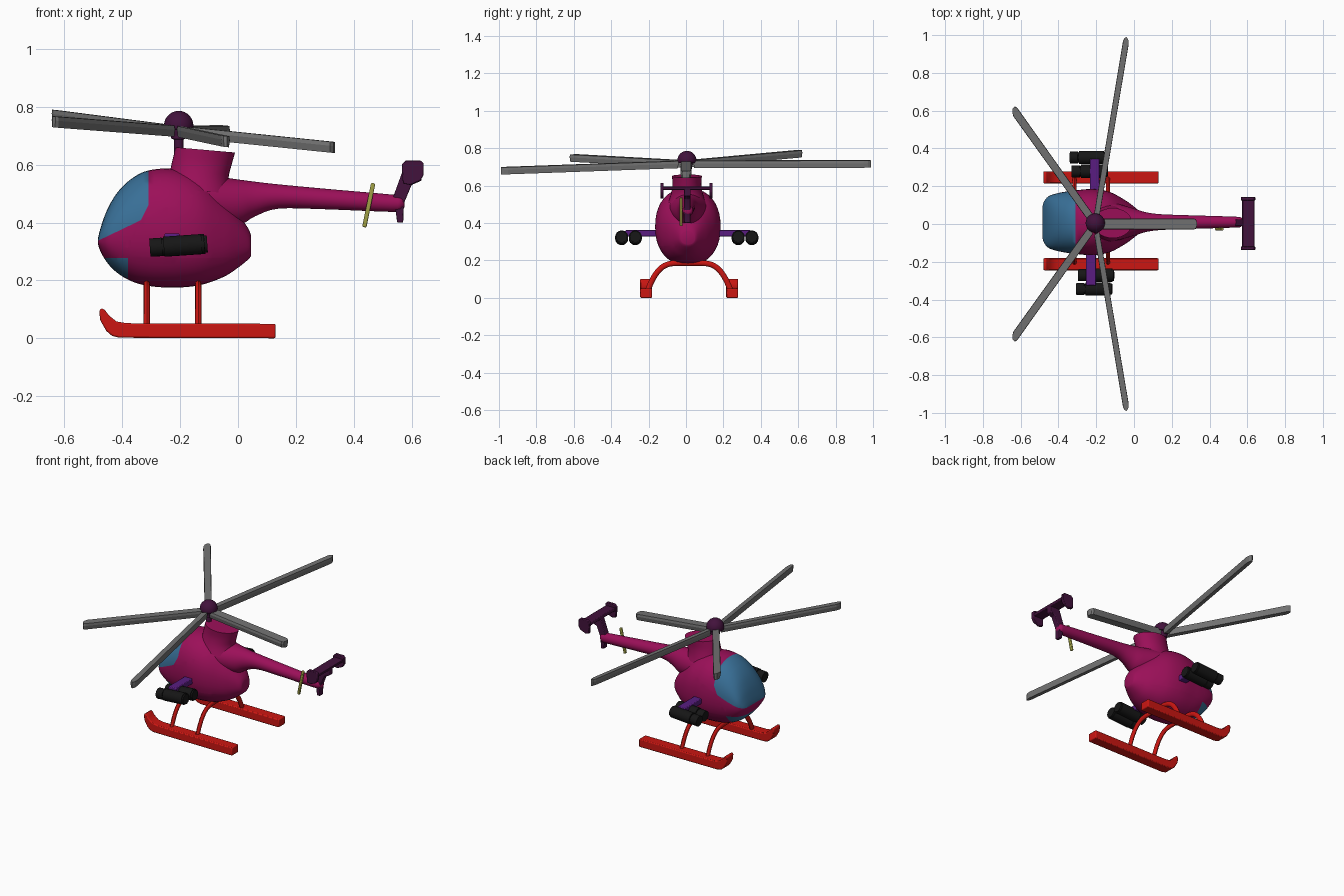
import bpy, bmesh, math
from mathutils import Vector, Matrix

cube = bpy.data.objects.get("Cube")
if cube:
    bpy.data.objects.remove(cube, do_unlink=True)

CY = 0.01  # centre line of the fuselage


def material(name, r, g, b):
    m = bpy.data.materials.new(name)
    m.use_nodes = True
    m.diffuse_color = (r, g, b, 1)
    m.node_tree.nodes["Principled BSDF"].inputs["Base Color"].default_value = (r, g, b, 1)
    return m


MAGENTA = material("magenta paint", 0.33, 0.005, 0.1)
GLASS = material("blue glass", 0.04, 0.16, 0.31)
RED = material("red skid paint", 0.6, 0.008, 0.006)
GREY = material("grey blade", 0.17, 0.17, 0.17)
PLUM = material("dark plum", 0.055, 0.006, 0.045)
BLACK = material("black metal", 0.008, 0.008, 0.008)
VIOLET = material("violet", 0.1, 0.012, 0.22)
OLIVE = material("olive yellow", 0.35, 0.35, 0.06)


def finish(name, bm, *mats, smooth=True, bevel=0):
    bmesh.ops.recalc_face_normals(bm, faces=bm.faces)
    me = bpy.data.meshes.new(name)
    bm.to_mesh(me)
    bm.free()
    ob = bpy.data.objects.new(name, me)
    bpy.context.collection.objects.link(ob)
    for m in mats:
        me.materials.append(m)
    if bevel:
        mod = ob.modifiers.new("soft edges", "BEVEL")
        mod.width, mod.segments = bevel, 2
    if smooth:
        bpy.ops.object.select_all(action="DESELECT")
        ob.select_set(True)
        bpy.context.view_layer.objects.active = ob
        bpy.ops.object.shade_smooth_by_angle(angle=math.radians(40))
    return ob


def catmull(rows, steps):
    pts = [Vector(r) for r in rows]
    out = []
    for i in range(len(pts) - 1):
        a, b, c, d = pts[max(i - 1, 0)], pts[i], pts[i + 1], pts[min(i + 2, len(pts) - 1)]
        for k in range(steps):
            t = k / steps
            out.append(0.5 * (2 * b + (c - a) * t + (2 * a - 5 * b + 4 * c - d) * t * t
                              + (3 * b - a - 3 * c + d) * t ** 3))
    return out + [pts[-1]]


def bridge(bm, rings):
    n = len(rings[0])
    for r, s in zip(rings, rings[1:]):
        for i in range(n):
            bm.faces.new((r[i], r[(i + 1) % n], s[(i + 1) % n], s[i]))
    bm.faces.new(rings[0])
    bm.faces.new(rings[-1])


def loft_x(rows, steps=4, sides=40, power=2.0):
    """Skin along x through rows of x, bottom z, top z, half width."""
    bm = bmesh.new()
    rings = []
    for x, zb, zt, hw in catmull(rows, steps):
        ring = []
        for i in range(sides):
            a = math.tau * i / sides
            c, s = math.cos(a), math.sin(a)
            y = math.copysign(abs(c) ** (2 / power), c) * hw
            z = (zb + zt) / 2 + math.copysign(abs(s) ** (2 / power), s) * (zt - zb) / 2
            ring.append(bm.verts.new((x, CY + y, z)))
        rings.append(ring)
    bridge(bm, rings)
    return bm


def plate(points, y0, y1):
    """Side profile in x and z, extruded from y0 to y1."""
    bm = bmesh.new()
    bridge(bm, [[bm.verts.new((x, y, z)) for x, z in points] for y in (y0, y1)])
    return bm


def box(size, matrix):
    bm = bmesh.new()
    bmesh.ops.create_cube(bm, size=1, matrix=matrix @ Matrix.Diagonal((*size, 1)))
    return bm


# Fuselage, with glass areas cut into the nose
bm = loft_x([(-0.484, 0.325, 0.345, 0.085), (-0.476, 0.302, 0.378, 0.11), (-0.455, 0.265, 0.438, 0.135),
             (-0.42, 0.228, 0.5, 0.149), (-0.37, 0.198, 0.55, 0.16), (-0.31, 0.181, 0.58, 0.168),
             (-0.22, 0.175, 0.585, 0.175), (-0.13, 0.184, 0.555, 0.16), (-0.05, 0.212, 0.485, 0.118),
             (0.0, 0.244, 0.43, 0.082), (0.035, 0.272, 0.38, 0.052), (0.045, 0.285, 0.355, 0.038)], power=2.25)
slope = Vector((-0.48, 0, 1)).normalized()
corner = Vector((-0.9, 0, 0.45)).normalized()
low = Vector((-0.4, 0, -1)).normalized()
cuts = [(Vector((-0.31, 0, 0)), Vector((-1, 0, 0))), (Vector((-0.484, 0, 0.337)), slope),
        (Vector((-0.335, 0, 0.41)), corner), (Vector((-0.38, 0, 0)), Vector((-1, 0, 0))),
        (Vector((0, 0, 0.278)), Vector((0, 0, -1))), (Vector((-0.38, 0, 0.207)), -low)]
for co, no in cuts:
    bmesh.ops.bisect_plane(bm, geom=bm.verts[:] + bm.edges[:] + bm.faces[:], plane_co=co, plane_no=no)
for f in bm.faces:
    c = f.calc_center_median()
    inside = [(c - co).dot(no) > 0 for co, no in cuts]
    f.material_index = int(all(inside[:3]) or all(inside[3:]))
finish("fuselage", bm, MAGENTA, GLASS)

# Tail boom and rotor cowling
finish("tail_boom", loft_x([(-0.2, 0.4, 0.575, 0.12), (-0.1, 0.39, 0.563, 0.1), (0.0, 0.39, 0.549, 0.072),
                            (0.06, 0.422, 0.541, 0.053), (0.14, 0.448, 0.532, 0.042), (0.3, 0.446, 0.517, 0.036),
                            (0.53, 0.437, 0.497, 0.029), (0.565, 0.442, 0.492, 0.025),
                            (0.575, 0.452, 0.482, 0.014)]), MAGENTA)
bm = bmesh.new()
rings = []
for x0, x1, z0, z1, hw in catmull([(-0.255, -0.02, 0.52, 0.5, 0.1), (-0.238, -0.033, 0.565, 0.55, 0.085),
                                   (-0.228, -0.022, 0.61, 0.6, 0.077), (-0.215, -0.01, 0.66, 0.642, 0.08)], 3):
    ring = []
    for i in range(32):
        a = math.tau * i / 32
        t = 0.5 + 0.5 * math.cos(a)
        ring.append(bm.verts.new((x0 + (x1 - x0) * t, CY - 0.005 + hw * math.sin(a), z0 + (z1 - z0) * t)))
    rings.append(ring)
bridge(bm, rings)
finish("rotor_cowling", bm, MAGENTA)

# Mast and domed hub
HUB = Vector((-0.205, 0.005, 0.715))
bm = bmesh.new()
for radius, z0, z1 in ((0.016, 0.62, 0.74), (0.026, 0.69, 0.74)):
    bmesh.ops.create_cone(bm, cap_ends=True, segments=20, radius1=radius, radius2=radius, depth=z1 - z0,
                          matrix=Matrix.Translation((HUB.x, HUB.y, (z0 + z1) / 2)))
bmesh.ops.create_uvsphere(bm, u_segments=28, v_segments=14, radius=0.051,
                          matrix=Matrix.Translation((HUB.x, HUB.y, 0.735)))
for v in bm.verts:
    if v.co.z < 0.735 and (v.co - HUB).xy.length > 0.03:
        v.co.z = max(v.co.z, 0.72)
finish("mast_and_hub", bm, PLUM)

# Main rotor: five blades on a tilted, stretched disc
tilt = Matrix(((0.54, 0, 0, HUB.x), (0, 1.04, 0, 0), (-0.103 * 0.54, 0.0185 * 1.04, 1, HUB.z), (0, 0, 0, 1)))
outline = [(0.05, -0.027), (0.97, -0.029), (0.99, -0.02), (1.0, 0), (0.99, 0.02), (0.97, 0.029), (0.05, 0.027)]
for k in range(5):
    bm = bmesh.new()
    bridge(bm, [[bm.verts.new((x, y * w, z)) for x, y in outline]
                for z, w in ((-0.019, 0.8), (0.005, 1), (0.019, 0.92))])
    bm.transform(tilt @ Matrix.Rotation(math.tau * k / 5, 4, "Z"))
    finish(f"rotor_blade_{k + 1}", bm, GREY, smooth=False)

# Tail fin, stabiliser and its end plates
finish("tail_fin", plate([(0.55, 0.4), (0.571, 0.4), (0.573, 0.465), (0.6, 0.53), (0.635, 0.545), (0.635, 0.595),
                          (0.575, 0.595), (0.555, 0.54), (0.535, 0.485), (0.545, 0.44)],
                         CY - 0.02, CY + 0.015), PLUM, bevel=0.004)
finish("stabiliser", plate([(0.57, 0.578), (0.635, 0.578), (0.638, 0.594), (0.575, 0.596)],
                           -0.13, 0.14), PLUM, bevel=0.003)
for side, y in (("near", -0.137), ("far", 0.125)):
    finish(f"stabiliser_end_{side}", plate([(0.57, 0.535), (0.595, 0.53), (0.63, 0.545), (0.642, 0.565),
                                            (0.641, 0.605), (0.63, 0.615), (0.58, 0.615), (0.566, 0.6)],
                                           y, y + 0.018), PLUM, bevel=0.003)

# Tail rotor
spin = Matrix.Translation((0.452, -0.026, 0.46)) @ Matrix.Rotation(math.radians(11.5), 4, "Y")
finish("tail_rotor", box((0.015, 0.016, 0.155), spin), OLIVE, bevel=0.004)

# Landing skids with upturned noses
for side, y in (("near", -0.213), ("far", 0.247)):
    finish(f"skid_{side}", plate([(-0.41, 0.002), (0.13, 0), (0.13, 0.05), (-0.385, 0.052), (-0.42, 0.058),
                                  (-0.445, 0.078), (-0.462, 0.1), (-0.472, 0.104), (-0.48, 0.094),
                                  (-0.476, 0.062), (-0.455, 0.025), (-0.435, 0.008)],
                                 y - 0.032, y + 0.032), RED, bevel=0.012)

# Arched struts joining the skids under the belly
for name, x in (("nose_strut", -0.315), ("tail_strut", -0.137)):
    path = catmull([(x, 0.017 + s * y, z) for s, y, z in (
        (-1, 0.225, 0.03), (-1, 0.195, 0.1), (-1, 0.155, 0.155), (-1, 0.1, 0.183), (1, 0, 0.186),
        (1, 0.1, 0.183), (1, 0.155, 0.155), (1, 0.195, 0.1), (1, 0.225, 0.03))], 4)
    bm = bmesh.new()
    rings = []
    for i, p in enumerate(path):
        along = (path[min(i + 1, len(path) - 1)] - path[max(i - 1, 0)]).normalized()
        across = along.cross(Vector((1, 0, 0)))
        rings.append([bm.verts.new(p + 0.011 * math.cos(a) * Vector((1, 0, 0)) + 0.015 * math.sin(a) * across)
                      for a in (math.tau * j / 12 for j in range(12))])
    bridge(bm, rings)
    finish(name, bm, RED)

# Twin gun pods on violet arms
for side, s, x_pod, x_arm in (("near", -1, -0.206, -0.228), ("far", 1, -0.24, -0.208)):
    arm = Matrix.Translation((x_arm, 0.01 + s * 0.235, 0.345))
    finish(f"pod_arm_{side}", box((0.052, 0.2, 0.034), arm), VIOLET, bevel=0.004)
    bm = bmesh.new()
    for y, dx in ((0.275, 0.006), (0.348, -0.004)):
        base = Matrix.Translation((x_pod + dx, 0.004 + s * y, 0.32)) @ Matrix.Rotation(math.radians(-4), 4, "Y")
        for radius, x0, x1 in ((0.032, -0.095, -0.052), (0.027, -0.055, -0.045), (0.035, -0.047, 0.085),
                               (0.03, 0.08, 0.094)):
            bmesh.ops.create_cone(bm, cap_ends=True, segments=18, radius1=radius, radius2=radius, depth=x1 - x0,
                                  matrix=base @ Matrix.Translation(((x0 + x1) / 2, 0, 0))
                                  @ Matrix.Rotation(math.pi / 2, 4, "Y"))
    finish(f"gun_pod_{side}", bm, BLACK)
